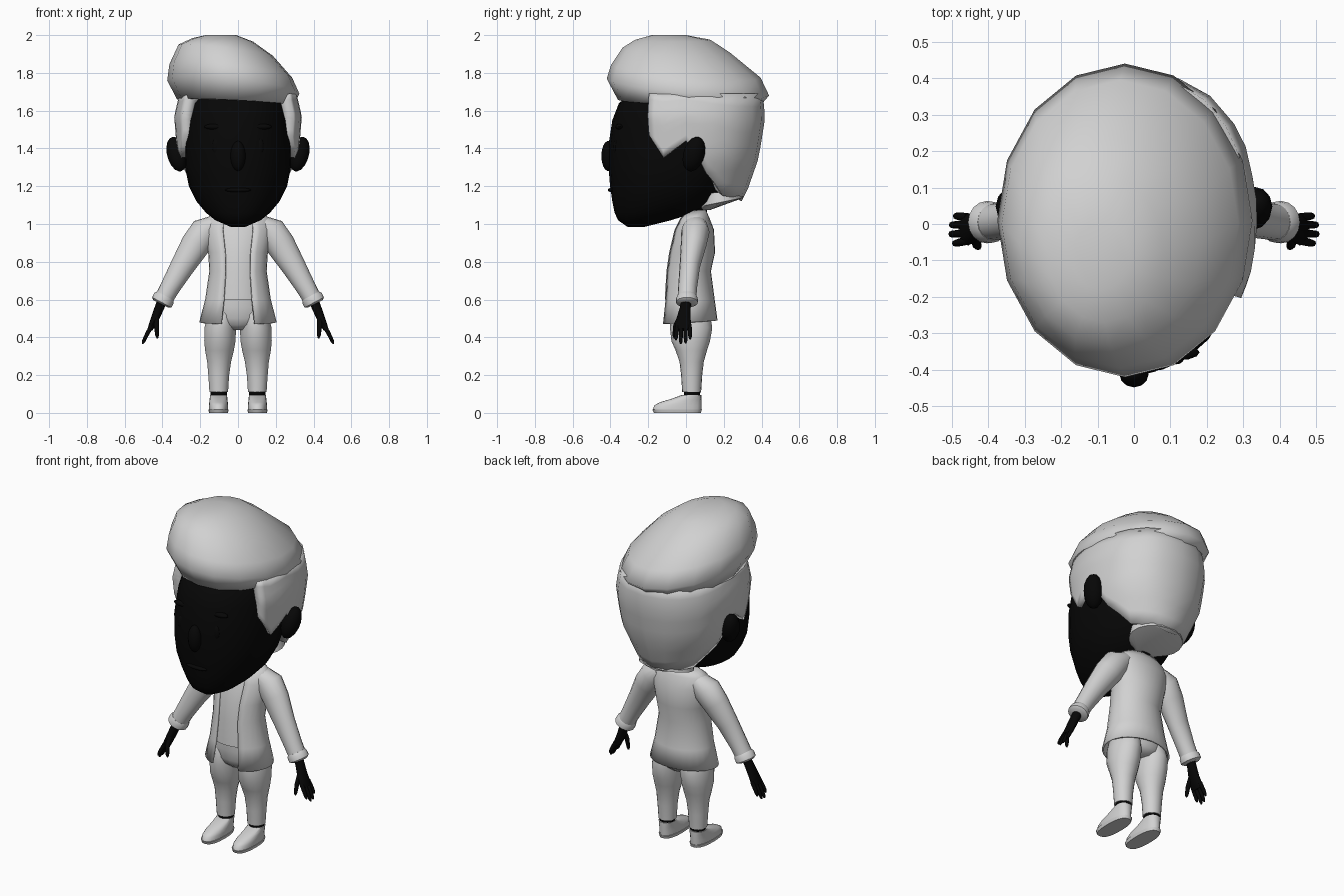
import bpy, bmesh, math
from mathutils import Vector

if "Cube" in bpy.data.objects:
    bpy.data.objects.remove(bpy.data.objects["Cube"])


def material(name, v):
    m = bpy.data.materials.new(name)
    m.diffuse_color = (v, v, v, 1)
    m.use_nodes = True
    m.node_tree.nodes["Principled BSDF"].inputs["Base Color"].default_value = m.diffuse_color
    return m


PALE = material("pale grey", 0.64)
DARK = material("black", 0.002)


def make(name, verts, faces, mat, mirror=False, thick=0, closed=True, angle=50):
    """Mesh object with smooth shading, optional mirror and inward thickness."""
    me = bpy.data.meshes.new(name)
    me.from_pydata([tuple(v) for v in verts], [], faces)
    if closed:
        bm = bmesh.new()
        bm.from_mesh(me)
        bmesh.ops.recalc_face_normals(bm, faces=bm.faces)
        bm.to_mesh(me)
        bm.free()
    me.materials.append(mat)
    for p in me.polygons:
        p.use_smooth = True
    me.set_sharp_from_angle(angle=math.radians(angle))
    ob = bpy.data.objects.new(name, me)
    bpy.context.collection.objects.link(ob)
    if mirror:
        ob.modifiers.new("mirror", 'MIRROR').use_mirror_merge = False
    if thick:
        s = ob.modifiers.new("thickness", 'SOLIDIFY')
        s.thickness, s.offset = thick, -1
    return ob


def skin_rows(rows, wrap):
    """Quads between equal rows of points; caps the ends when wrapped."""
    n = len(rows[0])
    verts = [p for r in rows for p in r]
    faces = []
    for i in range(len(rows) - 1):
        for j in range(n if wrap else n - 1):
            k = (j + 1) % n
            faces.append((i * n + j, i * n + k, (i + 1) * n + k, (i + 1) * n + j))
    if wrap:
        faces.append(tuple(range(n)))
        faces.append(tuple(range(len(verts) - n, len(verts))))
    return verts, faces


def spow(v, p):
    return math.copysign(abs(v) ** p, v)


def loft(name, rings, mat, n=20, p=1.0, gap=0, **kw):
    """Stack of ellipses (z, cx, rx, cy, ry, tilt_x, tilt_y); gap opens the front."""
    rows = []
    for z, cx, rx, cy, ry, *tilt in rings:
        tx, ty = tilt or (0, 0)
        row = []
        for j in range(n + (1 if gap else 0)):
            t = gap + (2 * math.pi - 2 * gap) * j / n
            x, y = rx * spow(math.sin(t), p), -ry * spow(math.cos(t), p)
            row.append((cx + x, cy + y, z + tx * x + ty * y))
        rows.append(row)
    return make(name, *skin_rows(rows, not gap), mat, closed=not gap, **kw)


def tube(name, path, mat, n=12, **kw):
    """Tube along points (x, y, z, thickness, width along y)."""
    pts = [Vector(q[:3]) for q in path]
    rows = []
    for i, q in enumerate(path):
        d = pts[min(i + 1, len(pts) - 1)] - pts[max(i - 1, 0)]
        w = d.cross(Vector((0, 1, 0))).normalized()
        u = w.cross(d).normalized()
        rows.append([pts[i] + w * q[3] * math.cos(2 * math.pi * j / n)
                     + u * q[4] * math.sin(2 * math.pi * j / n) for j in range(n)])
    return make(name, *skin_rows(rows, True), mat, **kw)


def ball(name, c, r, mat, lean=0, **kw):
    """Ellipsoid whose top leans outward and back by the lean factor."""
    rings = []
    for k in range(9):
        a = math.pi * (k + 0.25) / 8.5 - math.pi / 2
        h = r[2] * math.sin(a)
        rings.append((c[2] + h, c[0] + lean * h, r[0] * math.cos(a),
                      c[1] + lean * h, r[1] * math.cos(a)))
    return loft(name, rings, mat, 12, **kw)


def span(z, hw, y0, y1, cx=0):
    return (z, cx, hw, (y0 + y1) / 2, (y1 - y0) / 2)


# Head, neck and facial features
loft("head", [span(0.985, .04, -.31, -.22), span(1.02, .12, -.36, -.08),
              span(1.06, .17, -.378, .05), span(1.12, .22, -.39, .15),
              span(1.2, .26, -.402, .2), span(1.3, .28, -.41, .25),
              span(1.42, .285, -.41, .28), span(1.55, .27, -.39, .28),
              span(1.64, .25, -.355, .27), span(1.7, .2, -.28, .24)], DARK, 24, p=.94)
loft("neck", [(.95, 0, .075, .05, .06), (1.12, 0, .075, .05, .06)], DARK)
ball("nose", (0, -.412, 1.36), (.04, .036, .08), DARK)
ball("ear", (.325, .042, 1.37), (.052, .058, .092), DARK, lean=.18, mirror=True)
ball("eye", (.115, -.37, 1.41), (.022, .015, .045), DARK, mirror=True)
ball("brow", (.12, -.352, 1.515), (.06, .022, .016), DARK, mirror=True)
ball("lips", (0, -.395, 1.18), (.07, .018, .012), DARK)

# Hair around the sides and back, with sideburns and ear cut-outs
PROFILE = [(1.1, .2, .28), (1.15, .235, .315), (1.35, .32, .385),
           (1.57, .338, .42), (1.69, .31, .405)]
HEM = [(61, 1.47), (72, 1.35), (90, 1.44), (106, 1.27), (128, 1.15), (180, 1.12)]


def lerp(table, x):
    for a, b in zip(table, table[1:]):
        if x <= b[0]:
            f = max(0, (x - a[0]) / (b[0] - a[0]))
            return [p + (q - p) * f for p, q in zip(a[1:], b[1:])]
    return table[-1][1:]


half = [61, 66, 72, 81, 90, 97, 106, 117, 128, 145, 162, 180]
degrees = half + [360 - d for d in reversed(half[:-1])]
rows = []
for i in range(9):
    row = []
    for d in degrees:
        low = lerp(HEM, min(d, 360 - d))[0]
        z = low + (1.69 - low) * i / 8
        rx, ry = lerp(PROFILE, z)
        s, c = math.sin(math.radians(d)), math.cos(math.radians(d))
        # Fuller corners at the back of the head
        e = 1 - .14 * min(1, max(0, (z - 1.15) / .3)) if c < 0 else 1
        row.append((rx * spow(s, e), -ry * spow(c, e), z))
    rows.append(row)
make("side_hair", *skin_rows(rows, False), PALE, thick=.07, closed=False)
loft("nape_hair", [(1.075, 0, .06, .1, .03), (1.115, 0, .165, .185, .12, 0, .2),
                   (1.17, 0, .155, .19, .11, 0, .1)], PALE)

# Swept top hair, higher on one side and at the front
loft("top_hair", [(1.645, -.015, .308, .02, .38, -.05, -.03),
                  (1.725, -.025, .35, .01, .43, -.1, -.105),
                  (1.81, -.038, .325, 0, .395, -.11, -.09),
                  (1.92, -.065, .25, -.05, .285, -.12, -.05),
                  (1.975, -.08, .16, -.07, .2, -.06, 0),
                  (2.0, -.09, .08, -.09, .09)], PALE, 16, angle=75)

# Open jacket over a shirt
COAT = [(.48, .205, .015, .152), (.6, .174, .015, .137), (.75, .152, .01, .122),
        (.85, .158, .028, .126), (.97, .185, .04, .108), (1.03, .17, .045, .08),
        (1.075, .1, .06, .045)]
loft("jacket", [(z, 0, rx, cy, ry, 0, .06 if z < .5 else 0) for z, rx, cy, ry in COAT],
     PALE, 24, gap=math.radians(26), thick=.01)
loft("shirt", [(z, 0, rx * .93, cy, ry * .93) for z, rx, cy, ry in COAT[1:]], PALE, 24)

# Sleeves and cuffs
tube("sleeve", [(.12, .05, 1.0, .05, .06), (.175, .05, .96, .08, .075),
                (.225, .04, .89, .078, .068), (.295, .02, .775, .064, .054),
                (.362, .008, .66, .052, .05), (.395, .005, .6, .049, .05)], PALE, 16, mirror=True)
tube("cuff", [(.385, .005, .62, .05, .05), (.392, .005, .607, .058, .057),
              (.404, .005, .585, .058, .058), (.408, .005, .577, .045, .045)], PALE, 16, mirror=True)

# Hands
tube("hand", [(.395, 0, .61, .026, .028), (.415, -.003, .56, .025, .028),
              (.437, -.012, .505, .022, .036), (.455, -.015, .465, .018, .044),
              (.467, -.015, .44, .013, .04)], DARK, mirror=True)
for i, (y, tip) in enumerate([(-.046, .385), (-.024, .365), (-.002, .368), (.019, .39)]):
    x = .505 - (tip - .365) * .5
    tube(f"finger_{i + 1}", [(.455, y, .465, .012, .011), (.48, y * 1.1, .42, .011, .011),
                             (x - .004, y * 1.15, tip + .012, .009, .009),
                             (x, y * 1.15, tip, .004, .004)], DARK, 8, mirror=True)
tube("thumb", [(.432, -.03, .51, .014, .014), (.432, -.055, .46, .013, .013),
               (.428, -.062, .41, .01, .01), (.427, -.062, .395, .004, .004)],
     DARK, 8, mirror=True)

# Trousers
loft("hips", [(.44, 0, .06, .03, .07), (.465, 0, .13, .03, .1), (.5, 0, .165, .025, .11),
              (.56, 0, .158, .018, .112), (.61, 0, .145, .015, .11)], PALE)
loft("trouser_leg", [(.11, .102, .05, .03, .05), (.2, .102, .056, .03, .056),
                     (.27, .1, .064, .03, .064), (.33, .098, .077, .028, .083),
                     (.38, .096, .084, .025, .102), (.45, .094, .085, .027, .112),
                     (.52, .085, .076, .022, .106), (.55, .08, .065, .02, .09)],
     PALE, 18, mirror=True)

# Ankles and shoes
loft("ankle", [(.085, .102, .042, .032, .042), (.125, .102, .045, .032, .045)], DARK, mirror=True)
loft("shoe_sole", [span(0, .05, -.17, .078, .103), span(.018, .054, -.178, .084, .103)],
     PALE, p=.8, mirror=True)
loft("shoe", [span(.018, .051, -.175, .081, .103), span(.04, .051, -.168, .082, .103),
              span(.056, .049, -.14, .082, .103), span(.075, .047, -.075, .082, .103),
              span(.095, .045, -.022, .081, .103)], PALE, p=.88, mirror=True)
